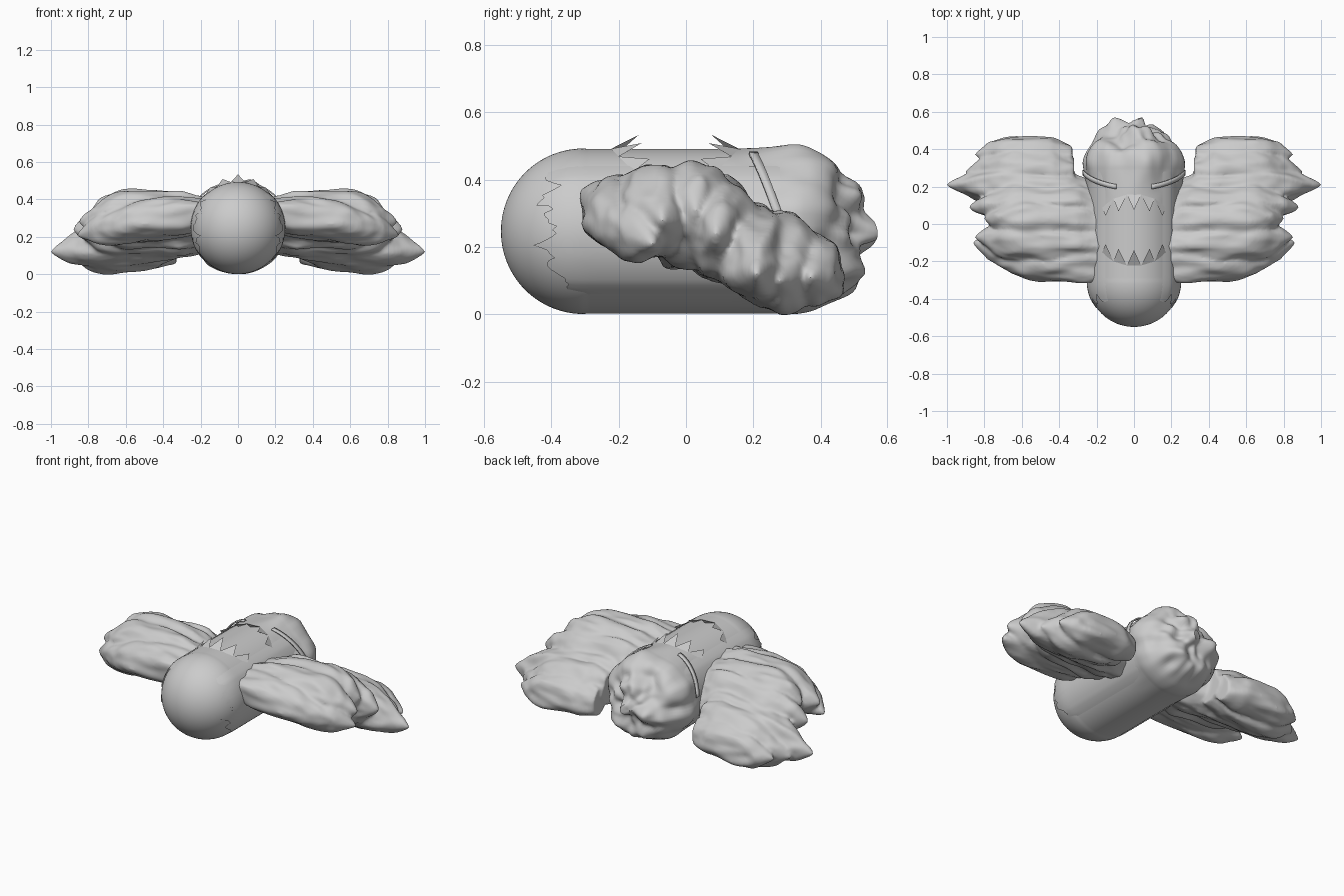
import bpy, bmesh, math
from mathutils import Vector, noise

if "Cube" in bpy.data.objects:
    bpy.data.objects.remove(bpy.data.objects["Cube"])

R, ZC, STRAIGHT = 0.245, 0.247, 0.305


def grid(name, fn, nu, nv, closed=False):
    """Surface from fn(u, v), u and v in 0..1; closed joins v."""
    bm = bmesh.new()
    cols = nv if closed else nv + 1
    rows = [[bm.verts.new(fn(i / nu, j / nv)) for j in range(cols)] for i in range(nu + 1)]
    for i in range(nu):
        for j in range(nv):
            k = (j + 1) % cols
            bm.faces.new((rows[i][j], rows[i][k], rows[i + 1][k], rows[i + 1][j]))
    if closed:
        bm.faces.new(rows[0][::-1])
        bm.faces.new(rows[-1])
    return link(name, bm)


def link(name, bm):
    bmesh.ops.recalc_face_normals(bm, faces=bm.faces)
    me = bpy.data.meshes.new(name)
    bm.to_mesh(me)
    bm.free()
    ob = bpy.data.objects.new(name, me)
    bpy.context.collection.objects.link(ob)
    return ob


def smooth(ob, angle=40):
    bpy.ops.object.select_all(action='DESELECT')
    ob.select_set(True)
    bpy.context.view_layer.objects.active = ob
    bpy.ops.object.shade_smooth_by_angle(angle=math.radians(angle))


def mirror(ob):
    ob.modifiers.new("mirror", 'MIRROR')


def around(y, ang, r):
    """Point at angle ang from the top of the body axis."""
    return Vector((r * math.sin(ang), y, ZC + r * math.cos(ang)))


# Body: long capsule, smooth in front and shaggy with a ragged tail at the back
def body_point(u, v):
    c = 2 * u - 1
    ang = 2 * math.pi * v
    if abs(c) < 0.526:
        y, r = STRAIGHT * c / 0.526, R
    else:
        t = (abs(c) - 0.526) / 0.474 * math.pi / 2
        y, r = math.copysign(STRAIGHT + R * math.sin(t), c), R * math.cos(t) + 0.001
    p = around(y, ang, r)
    k = max(0, min(1, (y - 0.14) / 0.2))
    n = noise.noise(Vector((p.x * 8, y * 3, p.z * 8)))
    n += 0.6 * noise.noise(Vector((p.x * 17, y * 5, p.z * 17 + 5)))
    bulge = 1 + 0.09 * k * abs(math.sin(ang)) ** 3 * (r / R)
    low = max(0, -math.cos(ang)) * (r / R)
    tail = max(0, (y - 0.38) / 0.17)
    p = around(y + 0.05 * n * min(1, 2 * tail) - 0.012 * tail,
               ang, r * bulge * (1 - 0.1 * min(1, tail)) + 0.024 * n * k * (1 - 0.7 * low))
    p.z = max(p.z, 0)
    return p


smooth(grid("body", body_point, 110, 96, True))


# Side mantle: thin ragged coat over the flanks
def mantle_point(u, v):
    ang = math.radians(38 + 102 * v)
    rag = 0.07 * noise.noise(Vector((v * 9, 2, 0))) + 0.03 * noise.noise(Vector((v * 25, 7, 0)))
    front = -0.41 + rag + 0.12 * max(0, v - 0.8) / 0.2
    y = front + u * (0.28 - front)
    r = R if y > -STRAIGHT else math.sqrt(max(0, R * R - (y + STRAIGHT) ** 2))
    edge = min(1, 8 * min(v, 1 - v))
    return around(y, ang, r + 0.001 + 0.007 * edge)


mantle = grid("flank_mantle", mantle_point, 24, 40)
mirror(mantle)
smooth(mantle)


# Wings: overlapping pointed feathers fused into one lumpy mass
# root, middle and tip centres, then half width and half height
FEATHERS = [
    ((0.12, -0.20, 0.32), (0.50, -0.19, 0.29), (0.86, -0.10, 0.21), 0.115, 0.105),
    ((0.12, -0.12, 0.31), (0.50, -0.10, 0.31), (0.85, -0.07, 0.28), 0.12, 0.13),
    ((0.12, 0.00, 0.27), (0.50, 0.01, 0.295), (0.80, 0.03, 0.31), 0.13, 0.155),
    ((0.12, 0.08, 0.25), (0.50, 0.10, 0.255), (0.88, 0.09, 0.24), 0.12, 0.15),
    ((0.20, 0.12, 0.21), (0.55, 0.19, 0.19), (1.00, 0.21, 0.12), 0.12, 0.135),
    ((0.32, 0.26, 0.18), (0.58, 0.28, 0.155), (0.90, 0.28, 0.10), 0.12, 0.135),
    ((0.33, 0.35, 0.14), (0.58, 0.375, 0.13), (0.85, 0.37, 0.11), 0.095, 0.105),
]


def feather(i, root, mid, tip, ry, rz):
    a, b, c = map(Vector, (root, mid, tip))
    b = 2 * b - (a + c) / 2

    def point(u, v):
        p = a * (1 - u) ** 2 + b * 2 * u * (1 - u) + c * u * u
        fall = max(0, (u - 0.6) / 0.4)
        s = min(1, 0.72 + 1.2 * u)
        sy, sz = s * (1 - 0.95 * fall ** 1.9), s * (1 - 0.95 * fall ** 2.4)
        t = 2 * math.pi * v
        q = p + Vector((0, ry * sy * math.cos(t), rz * sz * math.sin(t)))
        n = noise.noise(Vector((q.x * 4, q.y * 15 + i * 3, q.z * 13)))
        n += 0.5 * noise.noise(Vector((q.x * 8, q.y * 32, q.z * 26 + i)))
        return q + Vector((0, math.cos(t), math.sin(t))) * 0.02 * n * min(1, sy * 2)

    return grid("wing_feather", point, 36, 36, True)


parts = [feather(i, *f) for i, f in enumerate(FEATHERS)]
bpy.ops.object.select_all(action='DESELECT')
for ob in parts:
    ob.select_set(True)
bpy.context.view_layer.objects.active = parts[0]
bpy.ops.object.join()
wings = bpy.context.object
wings.name = "wings"
rm = wings.modifiers.new("fuse", 'REMESH')
rm.mode = 'VOXEL'
rm.voxel_size = 0.01
rm.use_smooth_shade = True
sm = wings.modifiers.new("soften", 'SMOOTH')
sm.factor = 0.5
sm.iterations = 3
mirror(wings)


# Back collars: arcs of broad flared teeth at both ends of the seat area
def collar(name, y0, sign, teeth=5):
    bm = bmesh.new()
    span = math.radians(44)
    for i in range(teeth):
        a0 = -span + 2 * span * i / teeth
        a1 = a0 + 2 * span / teeth
        am = (a0 + a1) / 2
        f = abs(am) / span
        base = [around(y0 + sign * 0.07 * (abs(a) / span) ** 2, a, R + 0.003) for a in (a0, a1)]
        ym = y0 + sign * (0.085 + 0.05 * f * f)
        tip = around(ym, am, R + 0.042 - 0.03 * f)
        foot = around(ym - sign * 0.045, am, R + 0.002)
        v = [bm.verts.new(p) for p in base + [tip, foot]]
        for q in ((0, 1, 2), (0, 2, 3), (1, 3, 2), (0, 3, 1)):
            bm.faces.new([v[k] for k in q])
    link(name, bm)


collar("front_collar", -0.225, 1)
collar("rear_collar", 0.16, -1)


# Straps: narrow ribbons from the back down behind the wings
def strap_point(u, v):
    ang = math.radians(22 + 58 * u)
    y = 0.2 + 0.075 * u ** 1.3 + 0.026 * (v - 0.5)
    return around(y, ang, R + 0.01 + 0.025 * u)


strap = grid("strap", strap_point, 14, 1)
sol = strap.modifiers.new("thickness", 'SOLIDIFY')
sol.thickness = 0.008
mirror(strap)
smooth(strap)
